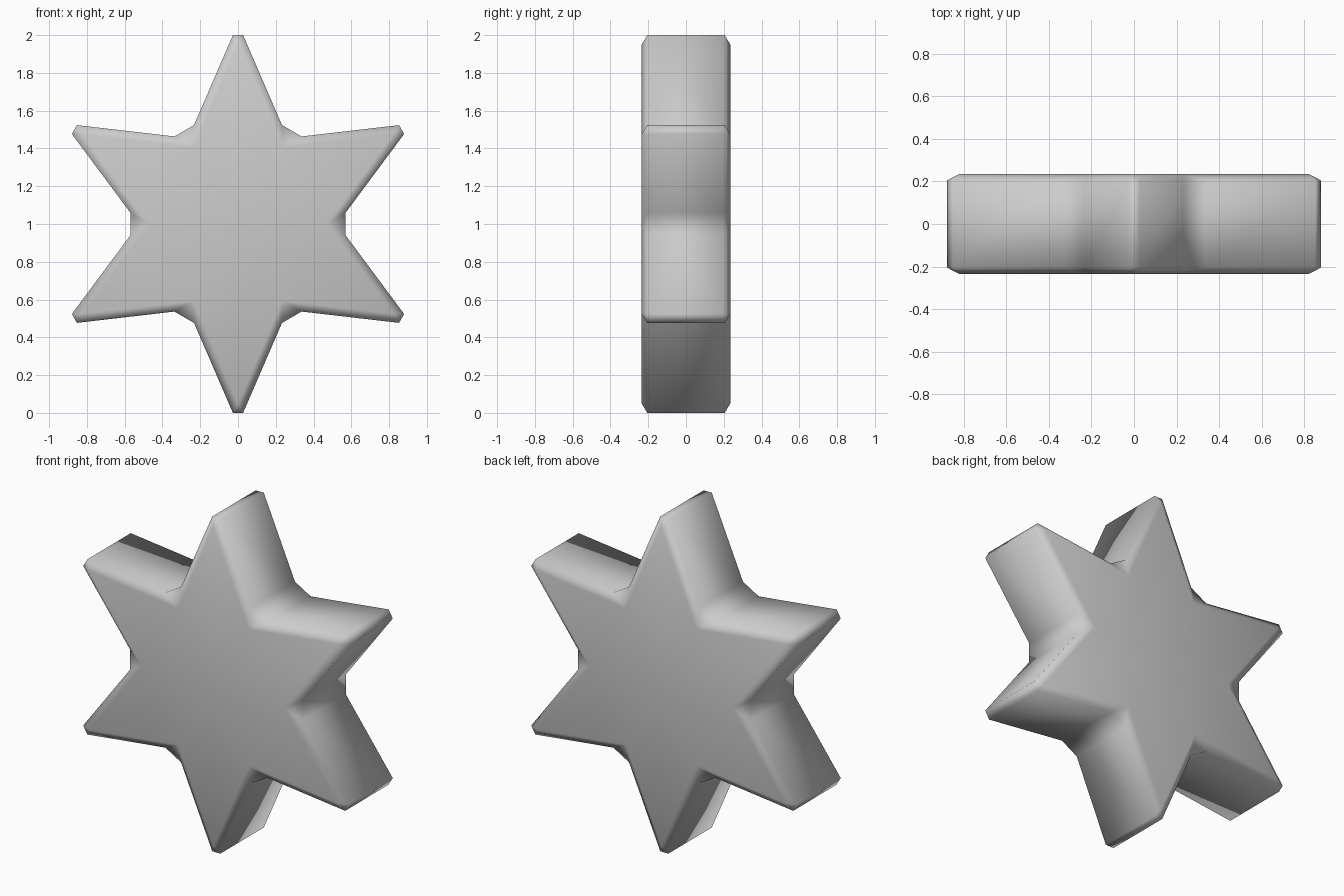
import bpy, bmesh
from math import sin, cos, pi

if "Cube" in bpy.data.objects:
    bpy.data.objects.remove(bpy.data.objects["Cube"])

HALF, SIDE = 0.235, 0.205           # half depth of the faces and of the side walls
TIP_R, VALLEY_R = 0.95, 0.47        # corners of the flat star face
TIP_RIM, VALLEY_RIM = (1.0, 0.027), (0.57, 0.06)  # radius, half width of the cut corners


def point(bm, angle, radius, across, y):
    """Point at a radius along an angle (clockwise from the top), shifted sideways."""
    x = radius * sin(angle) + across * cos(angle)
    z = radius * cos(angle) - across * sin(angle)
    return bm.verts.new((x, y, z + 1))


def half_rings(bm, s):
    """Star face corners and chamfered rim on one side (s = -1 front, 1 back)."""
    face, rim = [], []
    for i in range(12):
        a = i * pi / 6
        face.append(point(bm, a, VALLEY_R if i % 2 else TIP_R, 0, s * HALF))
        r, w = VALLEY_RIM if i % 2 else TIP_RIM
        rim += [point(bm, a, r, -w, s * SIDE), point(bm, a, r, w, s * SIDE)]
    return face, rim


bm = bmesh.new()
rims = []
for s in (-1, 1):
    face, rim = half_rings(bm, s)
    centre = bm.verts.new((0, s * HALF, 1))
    for i in range(12):
        j = (i + 1) % 12
        bm.faces.new((centre, face[i], face[j]))                        # flat face
        bm.faces.new((face[i], rim[2 * i], rim[2 * i + 1]))             # corner chamfer
        bm.faces.new((face[i], rim[2 * i + 1], rim[2 * j], face[j]))    # edge chamfer
    rims.append(rim)

# Side walls joining the two rims
front, back = rims
for i in range(24):
    j = (i + 1) % 24
    bm.faces.new((front[i], back[i], back[j], front[j]))

bmesh.ops.recalc_face_normals(bm, faces=bm.faces)
for f in bm.faces:
    f.smooth = True
mesh = bpy.data.meshes.new("star")
bm.to_mesh(mesh)
bm.free()
star = bpy.data.objects.new("star", mesh)
bpy.context.collection.objects.link(star)
